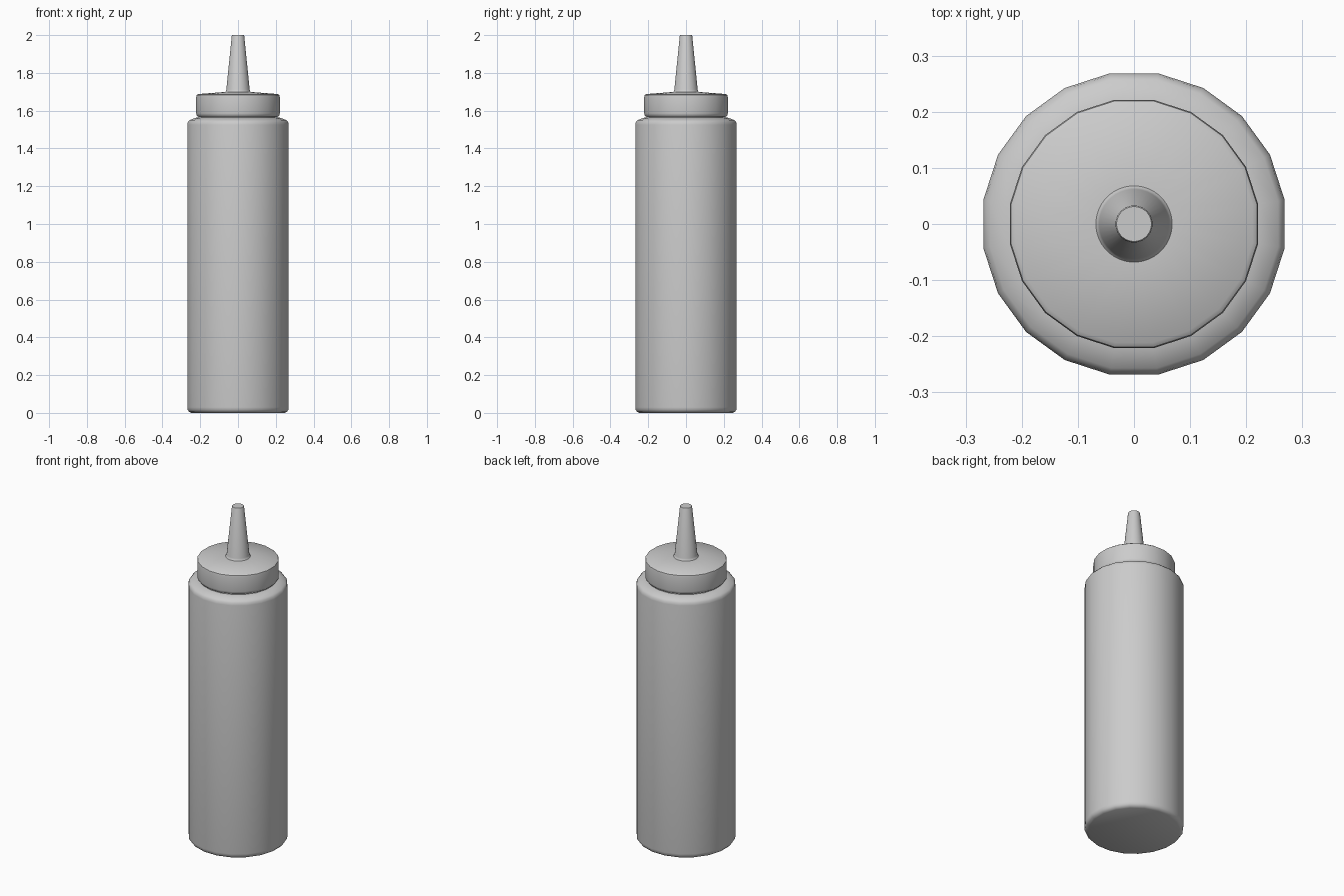
import bpy
import bmesh
import math

cube = bpy.data.objects.get("Cube")
if cube:
    bpy.data.objects.remove(cube, do_unlink=True)

grey = bpy.data.materials.new("light_grey_plastic")
grey.use_nodes = True
colour = (0.6, 0.6, 0.6, 1)
grey.diffuse_color = colour
grey.node_tree.nodes["Principled BSDF"].inputs["Base Color"].default_value = colour


def lathe(name, profile, sides):
    """Revolve (radius, height) points, with flats facing the axes and closed ends."""
    bm = bmesh.new()
    rings = []
    for r, z in profile:
        ring = []
        for i in range(sides):
            a = 2 * math.pi * (i + 0.5) / sides
            ring.append(bm.verts.new((r * math.cos(a), r * math.sin(a), z)))
        rings.append(ring)
    for low, high in zip(rings, rings[1:]):
        for i in range(sides):
            j = (i + 1) % sides
            bm.faces.new((low[i], low[j], high[j], high[i]))
    bm.faces.new(rings[0][::-1])
    bm.faces.new(rings[-1])
    mesh = bpy.data.meshes.new(name)
    bm.to_mesh(mesh)
    bm.free()
    mesh.materials.append(grey)
    obj = bpy.data.objects.new(name, mesh)
    bpy.context.collection.objects.link(obj)
    bpy.ops.object.select_all(action='DESELECT')
    obj.select_set(True)
    bpy.context.view_layer.objects.active = obj
    bpy.ops.object.shade_smooth_by_angle(angle=math.radians(40))
    return obj


# Bottle with a rounded foot, sloping shoulder and short neck
lathe("bottle", [
    (0.25, 0), (0.262, 0.006), (0.27, 0.016), (0.272, 0.03),
    (0.272, 1.525), (0.269, 1.54), (0.26, 1.55), (0.228, 1.562),
    (0.212, 1.564), (0.212, 1.60)], 20)

# Screw cap with softened rims and a slightly domed top
lathe("cap", [
    (0.216, 1.57), (0.222, 1.576), (0.224, 1.586), (0.224, 1.672),
    (0.222, 1.682), (0.214, 1.688), (0.07, 1.699)], 20)

# Tapered nozzle with a flared root
lathe("nozzle", [
    (0.07, 1.697), (0.065, 1.702), (0.062, 1.712), (0.033, 1.996),
    (0.031, 2.0)], 40)
